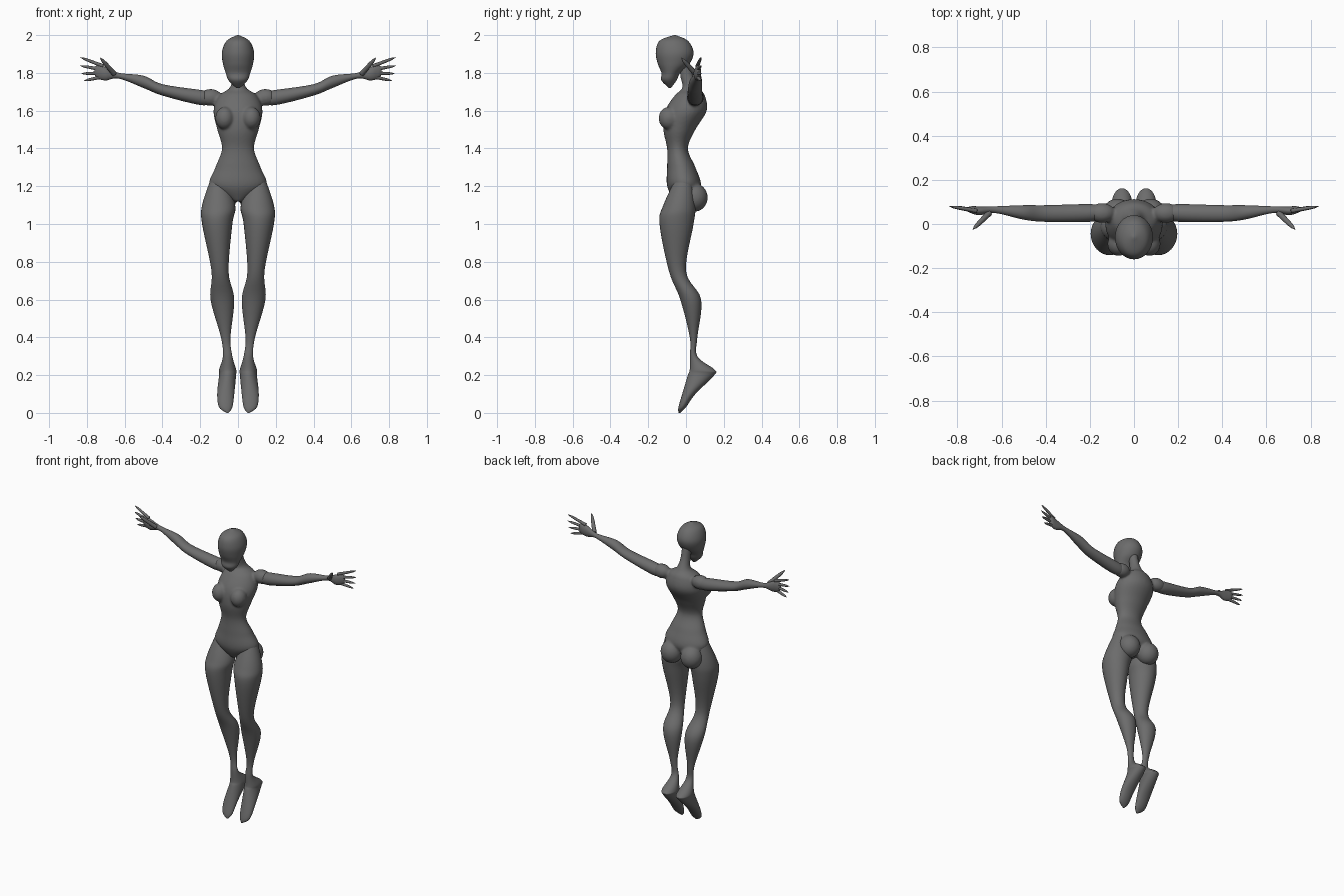
import bpy, bmesh, math
from mathutils import Matrix, Vector

cube = bpy.data.objects.get("Cube")
if cube:
    bpy.data.objects.remove(cube, do_unlink=True)

grey = bpy.data.materials.new("matte_grey")
grey.use_nodes = True
shade = 0.15
grey.diffuse_color = (shade, shade, shade, 1)
grey.node_tree.nodes["Principled BSDF"].inputs["Base Color"].default_value = grey.diffuse_color


def spline(before, start, end, after, t):
    """Smooth curve from start to end, guided by its neighbours."""
    tangent_start = (end - before) / 2
    tangent_end = (after - start) / 2
    ease = t * t * (3 - 2 * t)
    bend = t * (1 - t) * (tangent_start * (1 - t) - tangent_end * t)
    return start + (end - start) * ease + bend


def smooth_rings(rings, steps=6):
    """Fill in the rings between the key rings."""
    padded = [rings[0], *rings, rings[-1]]
    fine = []
    for keys in zip(padded, padded[1:], padded[2:], padded[3:]):
        for step in range(steps):
            fine.append([spline(*values, step / steps) for values in zip(*keys)])
    return fine + [rings[-1]]


def loft(bm, rings, place, side=1, sides=32):
    """Skin oval rings: (position, low a, high a, low b, high b).
    The place function turns (a, b, position) into a point."""
    loops = []
    for position, a_low, a_high, b_low, b_high in smooth_rings(rings):
        loop = []
        for k in range(sides):
            angle = math.tau * k / sides
            a = (a_low + a_high) / 2 + (a_high - a_low) / 2 * math.cos(angle)
            b = (b_low + b_high) / 2 + (b_high - b_low) / 2 * math.sin(angle)
            point = place(a, b, position)
            point.x *= side
            loop.append(bm.verts.new(point))
        loops.append(loop)
    for low, high in zip(loops, loops[1:]):
        for k in range(sides):
            bm.faces.new((low[k - 1], low[k], high[k], high[k - 1]))
    bm.faces.new(loops[0])
    bm.faces.new(loops[-1])


def upright(a, b, position):
    return Vector((a, b, position))


def sideways(a, b, position):
    return Vector((position, a, b))


def symmetric(profile):
    """Turn (height, half width, front, back) into full rings."""
    return [(z, -half, half, front, back) for z, half, front, back in profile]


def ball(bm, centre, radii):
    matrix = Matrix.Translation(centre) @ Matrix.Diagonal(radii).to_4x4()
    bmesh.ops.create_uvsphere(bm, u_segments=32, v_segments=20, radius=1, matrix=matrix)


def finish(bm, name):
    bmesh.ops.recalc_face_normals(bm, faces=bm.faces)
    for face in bm.faces:
        face.smooth = True
    mesh = bpy.data.meshes.new(name)
    bm.to_mesh(mesh)
    bm.free()
    mesh.materials.append(grey)
    part = bpy.data.objects.new(name, mesh)
    bpy.context.collection.objects.link(part)
    return part


# Head: smooth skull narrowing to a pointed jaw
bm = bmesh.new()
loft(bm, symmetric([
    (1.72, .01, -.09, -.08),
    (1.76, .05, -.13, -.05),
    (1.8, .065, -.13, -.03),
    (1.85, .08, -.15, .02),
    (1.91, .085, -.16, .04),
    (1.97, .06, -.14, .01),
    (2, .005, -.065, -.055),
]), upright)
finish(bm, "head")

# Torso: trunk and neck blended with chest, shoulder and seat forms
bm = bmesh.new()
loft(bm, symmetric([
    (1.12, .03, -.06, .03),
    (1.2, .15, -.1, .08),
    (1.3, .12, -.1, .05),
    (1.4, .085, -.1, .01),
    (1.5, .11, -.12, .05),
    (1.6, .13, -.11, .11),
    (1.68, .1, -.06, .1),
    (1.72, .045, -.02, .07),
    (1.78, .03, -.03, .04),
    (1.86, .03, -.04, .02),
]), upright)
for side in (1, -1):
    ball(bm, (side * .07, -.09, 1.56), (.05, .055, .06))
    ball(bm, (side * .145, .05, 1.67), (.06, .045, .045))
    ball(bm, (side * .075, .045, 1.14), (.07, .07, .075))
torso = finish(bm, "torso")
blend = torso.modifiers.new("blend", "REMESH")
blend.mode = "VOXEL"
blend.voxel_size = 0.007
blend.use_smooth_shade = True
soften = torso.modifiers.new("soften", "SMOOTH")
soften.factor = 0.5
soften.iterations = 8

# Key rings of a leg: height, inner, outer, front, back
leg_rings = [
    (0, .05, .06, -.04, -.03),
    (.03, .03, .1, -.04, 0),
    (.1, .02, .11, -.02, .05),
    (.2, .01, .1, .01, .15),
    (.23, .01, .1, .02, .15),
    (.3, .03, .08, .02, .06),
    (.4, .04, .09, .02, .06),
    (.6, .02, .145, -.03, .08),
    (.75, .05, .14, -.09, 0),
    (1, .03, .19, -.14, .04),
    (1.1, .015, .19, -.12, .05),
    (1.25, .07, .14, -.05, .03),
]

# Key rings of an arm and palm: distance out, front, back, bottom, top
arm_rings = [
    (.13, .03, .08, 1.64, 1.7),
    (.2, .01, .09, 1.63, 1.71),
    (.4, .01, .085, 1.68, 1.74),
    (.5, .02, .085, 1.72, 1.785),
    (.63, .05, .08, 1.77, 1.8),
    (.7, .04, .08, 1.76, 1.83),
    (.74, .05, .08, 1.77, 1.84),
    (.76, .06, .07, 1.79, 1.83),
]


def add_digit(name, root, tip, radius, side):
    """Tapered finger with a rounded end."""
    span = tip - root
    turn = span.to_track_quat("Z", "Y")
    rings = []
    for k in range(7):
        f = k / 6
        r = radius * (1 - f / 3) * (1 - .9 * f ** 8)
        rings.append((f * span.length, -r, r, -r, r))
    bm = bmesh.new()
    loft(bm, rings, lambda a, b, position: root + turn @ Vector((a, b, position)), side, 12)
    finish(bm, name)


for side, label in ((1, "left"), (-1, "right")):
    # Leg with pointed foot
    bm = bmesh.new()
    loft(bm, leg_rings, upright, side)
    finish(bm, label + "_leg")

    # Arm running into the palm
    bm = bmesh.new()
    loft(bm, arm_rings, sideways, side)
    finish(bm, label + "_arm")

    # Fingers fan out from the wrist, the lower ones shorter
    wrist = Vector((.62, .06, 1.8))
    for i, finger in enumerate(("index", "middle", "ring", "little")):
        angle = math.radians(21 - 11 * i)
        ray = Vector((math.cos(angle), 0, math.sin(angle)))
        reach = .23 - .01 * i
        tip = wrist + ray * reach + Vector((0, .02, 0))
        add_digit(label + "_" + finger + "_finger", wrist + ray * .1, tip, .01, side)

    # Thumb points forward and up
    add_digit(label + "_thumb", Vector((.655, .05, 1.795)), Vector((.73, -.025, 1.88)), .014, side)
